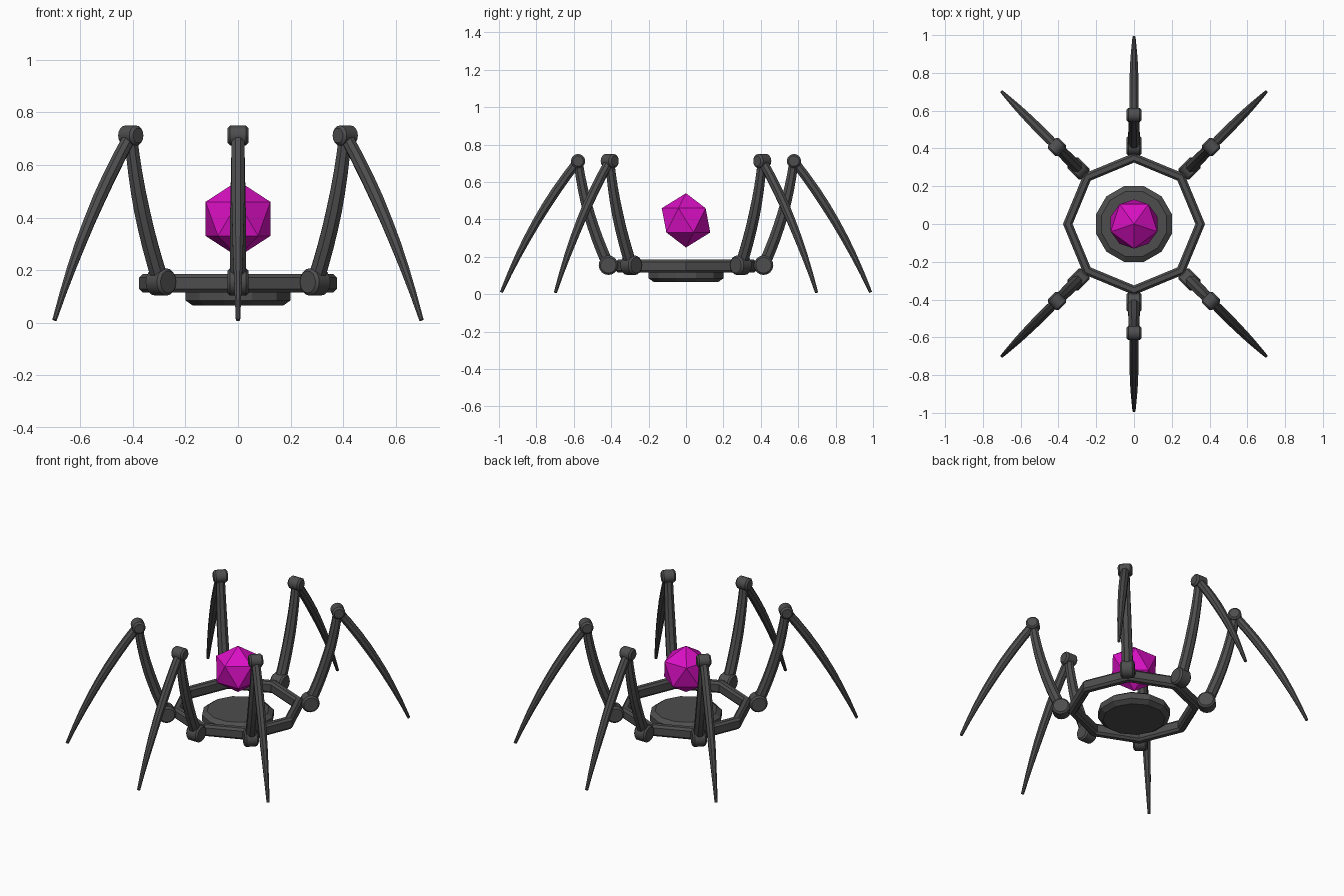
import bpy, bmesh, math
from mathutils import Vector, Matrix

if "Cube" in bpy.data.objects:
    bpy.data.objects.remove(bpy.data.objects["Cube"])


def material(name, rgb):
    m = bpy.data.materials.new(name)
    m.diffuse_color = (*rgb, 1)
    m.use_nodes = True
    m.node_tree.nodes["Principled BSDF"].inputs["Base Color"].default_value = m.diffuse_color
    return m


METAL = material("dark grey metal", (0.075, 0.075, 0.075))
CRYSTAL = material("magenta crystal", (0.70, 0.005, 0.55))


def finish(bm, name, mat, smooth=None):
    bmesh.ops.recalc_face_normals(bm, faces=bm.faces[:])
    mesh = bpy.data.meshes.new(name)
    bm.to_mesh(mesh)
    bm.free()
    mesh.materials.append(mat)
    ob = bpy.data.objects.new(name, mesh)
    bpy.context.collection.objects.link(ob)
    if smooth:
        bpy.ops.object.select_all(action='DESELECT')
        ob.select_set(True)
        bpy.context.view_layer.objects.active = ob
        bpy.ops.object.shade_smooth_by_angle(angle=math.radians(smooth))
    return ob


def skin(bm, rings, loop=False):
    """Bridge rings of points; cap the ends unless the rings form a loop."""
    vs = [[bm.verts.new(p) for p in r] for r in rings]
    n = len(vs[0])
    pairs = list(zip(vs, vs[1:])) + ([(vs[-1], vs[0])] if loop else [])
    for a, b in pairs:
        for i in range(n):
            bm.faces.new((a[i], a[(i + 1) % n], b[(i + 1) % n], b[i]))
    if not loop:
        bm.faces.new(vs[0])
        bm.faces.new(vs[-1])


def lathe_rings(profile, sides, offset=0.0):
    return [[Vector((r * math.cos(a), r * math.sin(a), z))
             for a in (offset + math.tau * i / sides for i in range(sides))]
            for r, z in profile]


def bow(a, mid, b, steps=8):
    """Curve through three (radius, z) points."""
    a, mid, b = (Vector((p[0], 0, p[1])) for p in (a, mid, b))
    c = 2 * mid - (a + b) / 2
    return [a * (1 - t) ** 2 + c * 2 * t * (1 - t) + b * t * t
            for t in (i / steps for i in range(steps + 1))]


def limb(name, path, widths, angle):
    """Tapered eight-sided limb swept along a path and turned about z."""
    bm = bmesh.new()
    rings, last = [], len(path) - 1
    for i, p in enumerate(path):
        t = (path[min(i + 1, last)] - path[max(i - 1, 0)]).normalized()
        side = Vector((0, 1, 0))
        up = t.cross(side)
        f = i / last * (len(widths) - 1)
        k = min(int(f), len(widths) - 2)
        r = widths[k] + (widths[k + 1] - widths[k]) * (f - k)
        rings.append([p + r * (side * math.cos(a) + up * math.sin(a))
                      for a in (math.tau * (j + 0.5) / 8 for j in range(8))])
    skin(bm, rings)
    bm.transform(Matrix.Rotation(angle, 4, 'Z'))
    finish(bm, name, METAL)


def joint(name, radius, half, at, angle):
    """Chamfered round pivot lying across the leg."""
    bm = bmesh.new()
    c = 0.01
    skin(bm, lathe_rings([(radius - c, -half), (radius, -half + c),
                          (radius, half - c), (radius - c, half)], 16))
    bm.transform(Matrix.Rotation(angle, 4, 'Z')
                 @ Matrix.Translation((at[0], 0, at[1]))
                 @ Matrix.Rotation(math.pi / 2, 4, 'X'))
    finish(bm, name, METAL, 30)


# Octagonal body ring with chamfered section
bm = bmesh.new()
section = [(0.325, 0.128), (0.337, 0.115), (0.363, 0.115), (0.376, 0.128),
           (0.376, 0.172), (0.363, 0.185), (0.337, 0.185), (0.325, 0.172)]
skin(bm, lathe_rings(section, 8), loop=True)
finish(bm, "body_ring", METAL)

# Central twelve-sided disc
bm = bmesh.new()
skin(bm, lathe_rings([(0.178, 0.065), (0.207, 0.085), (0.207, 0.122),
                      (0.178, 0.142)], 12, math.pi / 12))
finish(bm, "centre_disc", METAL)

# Floating crystal
bm = bmesh.new()
bmesh.ops.create_icosphere(bm, subdivisions=1, radius=0.145)
bm.transform(Matrix.Translation((0, 0, 0.395))
             @ Matrix.Rotation(-math.pi / 2, 4, 'Z'))
finish(bm, "crystal", CRYSTAL)

# Six jointed legs
HIP, KNEE, TIP = (0.415, 0.155), (0.577, 0.712), (0.987, 0.010)
for n, deg in enumerate((45, 90, 135, 225, 270, 315), 1):
    ang = math.radians(deg)
    joint(f"hip_joint_{n}", 0.052, 0.04, HIP, ang)
    joint(f"knee_joint_{n}", 0.038, 0.04, KNEE, ang)
    limb(f"upper_leg_{n}", bow(HIP, (0.518, 0.43), KNEE),
         (0.034, 0.032, 0.026), ang)
    limb(f"lower_leg_{n}", bow(KNEE, (0.80, 0.385), TIP),
         (0.026, 0.027, 0.021, 0.009), ang)
    # Short bracket tying the hip to the ring
    limb(f"hip_bracket_{n}", [Vector((0.35, 0, 0.152)),
                              Vector((0.415, 0, 0.155))], (0.03, 0.03), ang)
